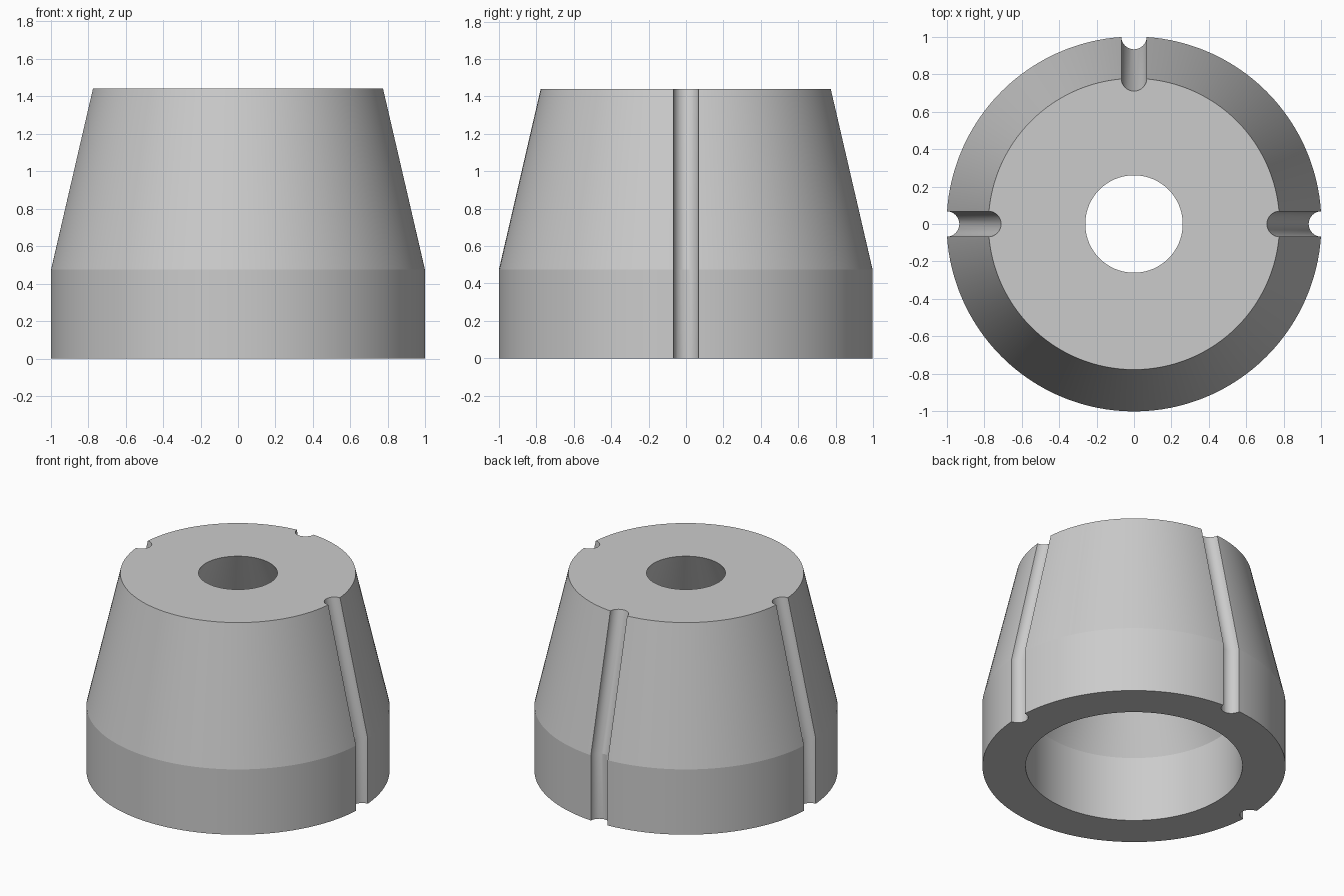
import bpy, bmesh, math

cube = bpy.data.objects.get("Cube")
if cube:
    bpy.data.objects.remove(cube, do_unlink=True)

HEIGHT, SHOULDER = 1.44, 0.475
BASE_R, TOP_R = 1.0, 0.777
BORE_R, HOLE_R = 0.715, 0.26
GROOVE_R = 0.068
SEGMENTS = 128

grey = bpy.data.materials.new("plain grey")
grey.use_nodes = True
grey.diffuse_color = (0.6, 0.6, 0.6, 1)
grey.node_tree.nodes["Principled BSDF"].inputs["Base Color"].default_value = (0.6, 0.6, 0.6, 1)


def loft(name, rings, sides, closed):
    """Skin horizontal circles given as (centre x, radius, z); cap or close the loop."""
    bm = bmesh.new()
    loops = []
    for cx, r, z in rings:
        angles = [math.tau * i / sides for i in range(sides)]
        loops.append([bm.verts.new((cx + r * math.cos(a), r * math.sin(a), z)) for a in angles])
    pairs = list(zip(loops, loops[1:]))
    if closed:
        pairs.append((loops[-1], loops[0]))
    else:
        bm.faces.new(loops[0])
        bm.faces.new(loops[-1])
    for low, high in pairs:
        for i in range(sides):
            j = (i + 1) % sides
            bm.faces.new((low[i], low[j], high[j], high[i]))
    bmesh.ops.recalc_face_normals(bm, faces=bm.faces)
    mesh = bpy.data.meshes.new(name)
    bm.to_mesh(mesh)
    bm.free()
    mesh.materials.append(grey)
    obj = bpy.data.objects.new(name, mesh)
    bpy.context.collection.objects.link(obj)
    return obj


# Tapered body with a straight bore that narrows to the top hole
body = loft("tapered_body", [
    (0, BASE_R, 0), (0, BASE_R, SHOULDER), (0, TOP_R, HEIGHT),
    (0, HOLE_R, HEIGHT), (0, BORE_R, SHOULDER), (0, BORE_R, 0),
], SEGMENTS, True)

# Round grooves following the outer wall on the left, back and right
slope = (BASE_R - TOP_R) / (HEIGHT - SHOULDER)
over = 0.1
for side, turn in (("left", 0), ("back", 90), ("right", 180)):
    cutter = loft(f"{side}_groove_cutter", [
        (BASE_R, GROOVE_R, -over), (BASE_R, GROOVE_R, SHOULDER),
        (TOP_R - slope * over, GROOVE_R, HEIGHT + over),
    ], 32, False)
    cutter.rotation_euler.z = math.radians(turn)
    cutter.hide_render = True
    cutter.hide_set(True)
    cut = body.modifiers.new(f"{side}_groove", 'BOOLEAN')
    cut.operation = 'DIFFERENCE'
    cut.solver = 'EXACT'
    cut.object = cutter

# Bake the cuts, remove the cutters, then smooth the round walls
bpy.context.view_layer.update()
bpy.ops.object.select_all(action='DESELECT')
body.select_set(True)
bpy.context.view_layer.objects.active = body
for mod in list(body.modifiers):
    cutter = mod.object
    bpy.ops.object.modifier_apply(modifier=mod.name)
    bpy.data.objects.remove(cutter, do_unlink=True)
bpy.ops.object.shade_smooth_by_angle(angle=math.radians(12))
